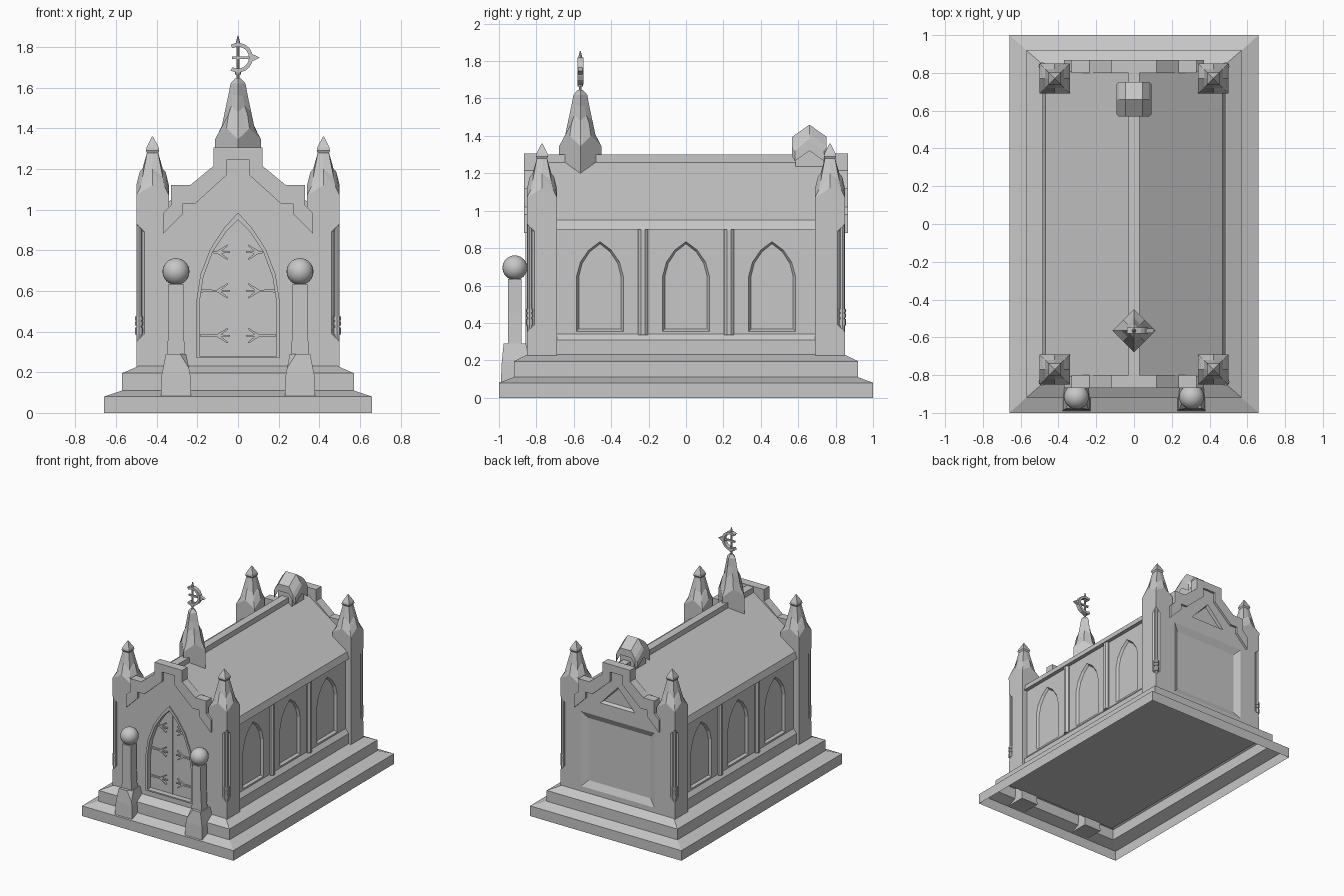
import bpy, bmesh, math
from mathutils import Vector, Matrix

if "Cube" in bpy.data.objects:
    bpy.data.objects.remove(bpy.data.objects["Cube"])

stone = bpy.data.materials.new("grey_stone")
stone.use_nodes = True
stone.diffuse_color = (0.57, 0.57, 0.57, 1)
stone.node_tree.nodes["Principled BSDF"].inputs["Base Color"].default_value = (0.57, 0.57, 0.57, 1)


def finish(name, bm):
    bmesh.ops.recalc_face_normals(bm, faces=bm.faces)
    me = bpy.data.meshes.new(name)
    bm.to_mesh(me)
    bm.free()
    me.materials.append(stone)
    ob = bpy.data.objects.new(name, me)
    bpy.context.scene.collection.objects.link(ob)
    return ob


def loft(name, rings, bottom=True):
    """Skin a list of equal-length point rings and cap the ends."""
    bm = bmesh.new()
    vs = [[bm.verts.new(p) for p in r] for r in rings]
    n = len(vs[0])
    for a, b in zip(vs, vs[1:]):
        for i in range(n):
            j = (i + 1) % n
            bm.faces.new((a[i], a[j], b[j], b[i]))
    bm.faces.new(vs[-1])
    if bottom:
        bm.faces.new(vs[0])
    return finish(name, bm)


def rect(hx, hy, z, cx=0, cy=0):
    return [(cx + sx * hx, cy + sy * hy, z) for sx, sy in ((-1, -1), (1, -1), (1, 1), (-1, 1))]


def ngon(r, z, cx=0, cy=0, n=8):
    return [(cx + r * math.cos(i * math.tau / n), cy + r * math.sin(i * math.tau / n), z) for i in range(n)]


def box(name, x0, x1, y0, y1, z0, z1):
    cx, cy = (x0 + x1) / 2, (y0 + y1) / 2
    return loft(name, [rect((x1 - x0) / 2, (y1 - y0) / 2, z, cx, cy) for z in (z0, z1)])


def mirrored(half):
    """Close a right-hand outline, listed bottom to top, about its middle."""
    return half + [(-a, b) for a, b in reversed(half) if a > 0]


def inset(pts, d):
    """Shrink an outline toward the middle of its bounds by about d."""
    us, vs = [p[0] for p in pts], [p[1] for p in pts]
    cu, cv = (min(us) + max(us)) / 2, (min(vs) + max(vs)) / 2
    ku, kv = 1 - 2 * d / (max(us) - min(us)), 1 - 2 * d / (max(vs) - min(vs))
    return [(cu + (u - cu) * ku, cv + (v - cv) * kv) for u, v in pts]


def along_y(name, pts, y0, y1, d=0):
    end = inset(pts, d) if d else pts
    return loft(name, [[(u, y0, v) for u, v in pts], [(u, y1, v) for u, v in end]])


def along_x(name, pts, x0, x1, d=0):
    end = inset(pts, d) if d else pts
    return loft(name, [[(x0, u, v) for u, v in pts], [(x1, u, v) for u, v in end]])


def gabled_spire(name, cx, cy, turn, levels):
    """Square spire whose face middles rise as gablets.
    Levels give corner reach, corner height, middle reach, middle height."""
    rings = []
    for rc, zc, rm, zm in levels:
        ring = []
        for i in range(8):
            a = turn + math.radians(45 * i)
            r, z = (rm, zm) if i % 2 == 0 else (rc * math.sqrt(2), zc)
            ring.append((cx + r * math.cos(a), cy + r * math.sin(a), z))
        rings.append(ring)
    loft(name, rings)


def carve(ob, cutter):
    cutter.hide_render = True
    m = ob.modifiers.new("carve", "BOOLEAN")
    m.operation, m.solver, m.object = "DIFFERENCE", "EXACT", cutter
    bpy.context.view_layer.objects.active = ob
    bpy.ops.object.modifier_apply(modifier=m.name)
    bpy.data.objects.remove(cutter)


def chip(ob, point, normal):
    """Break off everything beyond a plane and close the cut."""
    bm = bmesh.new()
    bm.from_mesh(ob.data)
    cut = bmesh.ops.bisect_plane(bm, geom=bm.verts[:] + bm.edges[:] + bm.faces[:], plane_co=point,
                                 plane_no=normal, clear_outer=True)
    bmesh.ops.edgeloop_fill(bm, edges=[e for e in cut["geom_cut"] if isinstance(e, bmesh.types.BMEdge)])
    bmesh.ops.recalc_face_normals(bm, faces=bm.faces)
    bm.to_mesh(ob.data)
    bm.free()


# Stepped plinth, an open shell underneath
loft("plinth", [rect(.66, 1, 0), rect(.66, 1, .08), rect(.57, .92, .11),
                rect(.57, .92, .195), rect(.49, .85, .23)], bottom=False)
box("floor", -.5, .5, -.85, .85, .15, .22)

# Long walls with pointed window niches
walls = box("walls", -.455, .455, -.81, .81, .2, .93)
window = mirrored([(.125, .355), (.125, .65), (.105, .725), (.06, .79), (0, .835)])
for s in (-1, 1):
    for y in (-.46, 0, .46):
        pts = [(u + y, v) for u, v in window]
        carve(walls, along_x("niche_cutter", pts, s * .4551, s * .437, .012))
    # Base ledge and pilasters
    loft("wall_ledge", [[(s * x, y, z) for x, z in ((.4, .22), (.482, .22), (.482, .31), (.455, .342), (.4, .342))]
                        for y in (-.7, .7)])
    for y in (-.23, .23):
        loft("pilaster", [[(s * .44, y - .026, z), (s * .465, y - .026, z), (s * .478, y - .01, z),
                           (s * .478, y + .01, z), (s * .465, y + .026, z), (s * .44, y + .026, z)]
                          for z in (.335, .905)])

# Roof with sloping eaves and ridge cap
along_y("roof", mirrored([(.44, .9), (.485, .9), (.468, .95), (0, 1.28)]), -.81, .81)
box("ridge_cap", -.03, .03, -.81, .81, 1.24, 1.3)

# Gable walls with stepped coping, front and back
gable = mirrored([(.38, .2), (.38, .98), (.33, 1.02), (.33, 1.12), (.235, 1.12), (.12, 1.215), (.12, 1.305)])
outer = [(.37, .88), (.37, .98), (.33, 1.02), (.33, 1.12), (.235, 1.12), (.12, 1.215), (.12, 1.305)]
inner = [(.055, 1.245), (.055, 1.17), (.21, 1.03), (.27, 1.03), (.27, .98)]
band = outer + [(-u, v) for u, v in reversed(outer)] + [(-u, v) for u, v in reversed(inner)] + inner
front = along_y("front_wall", gable, -.85, -.8)
back = along_y("back_wall", gable, .85, .8)
for s, label in ((-1, "front_coping"), (1, "back_coping")):
    along_y(label, band, s * .84, s * .867)

# Door niche, moulded frame and double door
arch = mirrored([(.19, .28), (.19, .54), (.17, .67), (.125, .79), (.06, .89), (0, .95)])
wide = mirrored([(.205, .27), (.205, .55), (.185, .68), (.137, .805), (.068, .91), (0, .985)])
carve(front, along_y("door_cutter", arch, -.8501, -.815))
frame = along_y("door_frame", wide, -.858, -.84)
carve(frame, along_y("frame_cutter", arch, -.9, -.8))
box("door_gap_strip", -.004, .004, -.822, -.81, .28, .94)


def strap(x0, z0, x1, z1):
    d = Vector((x1 - x0, 0, z1 - z0))
    side = Vector((-d.z, 0, d.x)).normalized() * .007
    a, b = Vector((x0, 0, z0)), Vector((x1, 0, z1))
    loft("door_hinge_strap", [[p + Vector((0, y, 0)) for p in (a - side, b - side * .5, b + side * .5, a + side)]
                              for y in (-.828, -.81)])


for s in (-1, 1):
    for z in (.38, .6, .79):
        strap(s * .185 if z < .7 else s * .12, z, s * .04, z)
        strap(s * .1, z, s * .05, z + .035)
        strap(s * .1, z, s * .05, z - .035)

# Back wall panel and triangle
carve(back, along_y("panel_cutter", [(-.32, .27), (.32, .27), (.32, .86), (-.32, .86)], .8501, .825, .05))
carve(back, along_y("triangle_cutter", [(-.15, .97), (.15, .97), (0, 1.13)], .8501, .825, .012))


# Corner towers with chamfered edge, slim shaft and gabled spire
def tower(sx, sy):
    cx, cy, h = sx * .42, sy * .77, .08

    def ring(z, c):
        pts = [(-h, -h), (h, -h), (h, h - c), (h - c, h), (-h, h)]
        return [(cx + sx * u, cy + sy * v, z) for u, v in pts]
    loft("tower", [ring(.2, .001), ring(.35, .001), ring(.39, .04), ring(.89, .04), ring(.93, .001), ring(1.06, .001)])
    ex, ey = cx + sx * .066, cy + sy * .066
    loft("corner_shaft", [ngon(.014, z, ex, ey) for z in (.34, .92)])
    for z0, z1 in ((.385, .42), (.43, .45), (.455, .475)):
        loft("shaft_ring", [ngon(.02, z, ex, ey) for z in (z0, z1)])
    gabled_spire("tower_spire", cx, cy, 0, ((h, 1.05, h, 1.05), (h, 1.07, h, 1.12), (.06, 1.11, .064, 1.185),
                                            (.05, 1.16, .05, 1.2), (.026, 1.285, .026, 1.285)))
    loft("tower_finial", [rect(r, r, z, cx, cy) for r, z in
                          ((.026, 1.275), (.033, 1.29), (.03, 1.305), (.002, 1.36))])


for sx in (-1, 1):
    for sy in (-1, 1):
        tower(sx, sy)

# Ridge spire set diagonally, with gablets on its faces
SY = -.565
gabled_spire("ridge_spire", 0, SY, math.pi / 4,
             ((.08, 1.2, .08, 1.2), (.08, 1.345, .08, 1.4), (.058, 1.4, .066, 1.47), (.046, 1.48, .046, 1.51),
              (.034, 1.56, .034, 1.56), (.026, 1.62, .026, 1.62), (.01, 1.645, .01, 1.645)))

# Weather vane
loft("vane_rod", [ngon(r, z, 0, SY) for r, z in ((.007, 1.63), (.007, 1.81), (.012, 1.815), (.002, 1.855))])
loft("vane_collar", [ngon(.014, z, 0, SY) for z in (1.665, 1.68)])
angles = [math.radians(-120 + 20 * i) for i in range(13)]
arc = [(r * math.cos(a), 1.747 + r * math.sin(a))
       for r, seq in ((.073, angles), (.054, angles[::-1])) for a in seq]
along_y("vane_crescent", arc, SY - .016, SY + .016)
box("vane_bar", -.03, .08, SY - .007, SY + .007, 1.741, 1.753)
along_y("vane_arrow", [(.07, 1.729), (.107, 1.747), (.07, 1.765)], SY - .012, SY + .012)

# Chimney with small pitched cap that droops toward its ends
along_x("chimney", [(.585, 1.15), (.735, 1.15), (.735, 1.36), (.66, 1.4), (.585, 1.36)], -.06, .06)
cap = mirrored([(0, 1.41), (.092, 1.355), (.092, 1.41), (0, 1.475)])
loft("chimney_cap", [[(x, .66 + u * k, v - drop) for u, v in cap]
                     for x, k, drop in ((-.093, .85, .09), (-.08, 1, .065), (-.045, 1, .015),
                                        (.045, 1, .015), (.08, 1, .065), (.093, .85, .09))])

# Ball-topped gate posts with broken corners
for s in (-1, 1):
    x, y = s * .305, -.915
    base = loft("post_base", [rect(rx, ry, z, x, y) for rx, ry, z in
                              ((.075, .075, .08), (.07, .07, .19), (.056, .063, .26), (.05, .06, .29))])
    chip(base, (x - s * .055, y - .06, .24), (-s, -.8, .7))
    loft("post_shaft", [rect(rx, .036, z, x, y) for rx, z in ((.044, .28), (.036, .45), (.036, .635))])
    bm = bmesh.new()
    bmesh.ops.create_uvsphere(bm, u_segments=24, v_segments=16, radius=.066,
                              matrix=Matrix.Translation((x, y, .695)))
    for f in bm.faces:
        f.smooth = True
    finish("post_ball", bm)
